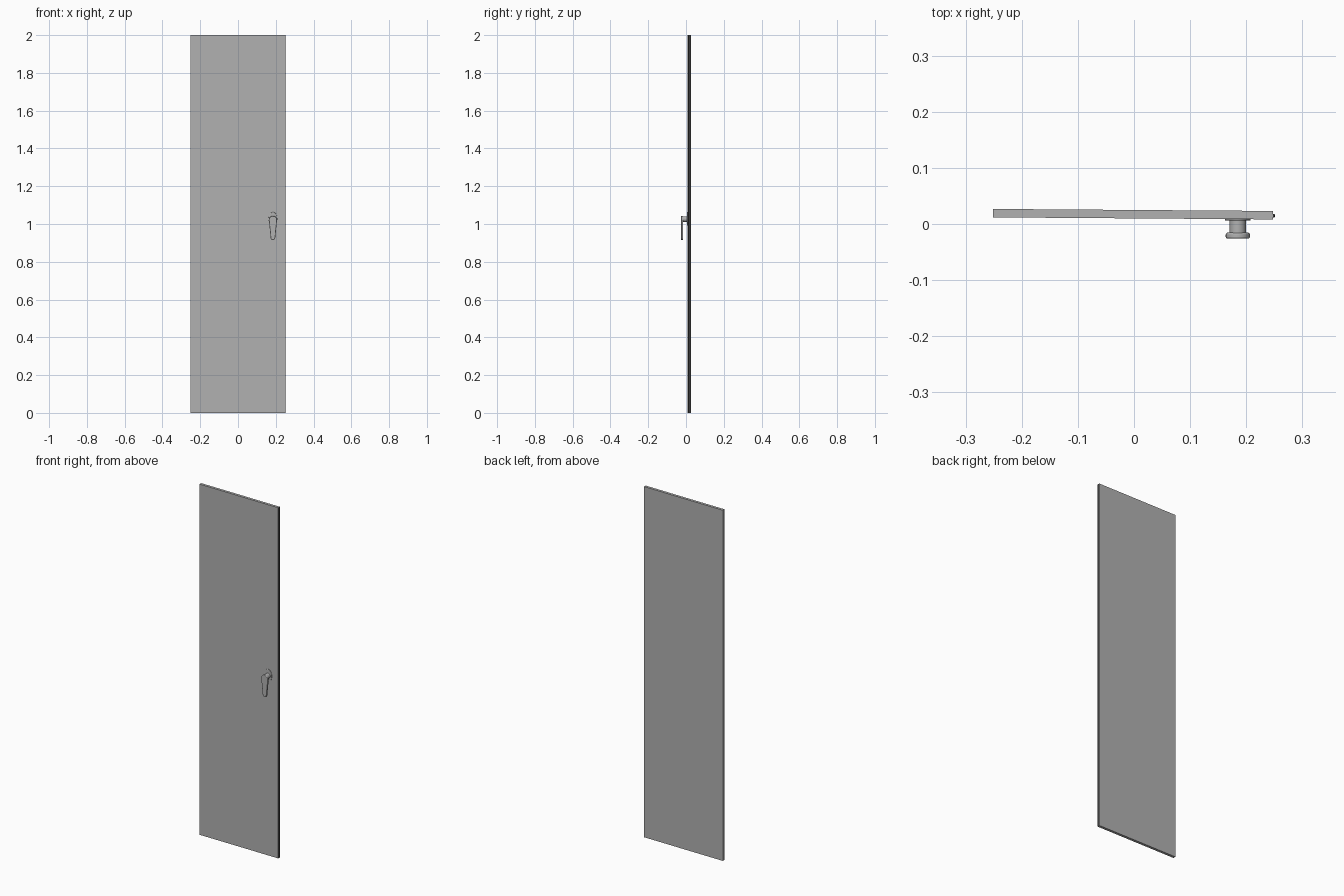
import bpy, bmesh, math

if "Cube" in bpy.data.objects:
    bpy.data.objects.remove(bpy.data.objects["Cube"])

SLANT = -0.0036 / 0.5   # the leaf is very slightly turned about z


def material(name, v):
    mat = bpy.data.materials.new(name)
    mat.diffuse_color = (v, v, v, 1)
    mat.use_nodes = True
    mat.node_tree.nodes["Principled BSDF"].inputs["Base Color"].default_value = mat.diffuse_color
    return mat


GREY = material("mid_grey", 0.44)
DARK = material("dark_rubber", 0.03)


def skew_y(x):
    return SLANT * x


def prism(name, outline, y0, y1, bevel=0.0, segs=3, follow=False, mat=GREY):
    """Extrude an (x, z) outline from y0 to y1; follow = lean with the leaf."""
    bm = bmesh.new()
    rings = [[bm.verts.new((x, y + (skew_y(x) if follow else 0), z)) for x, z in outline]
             for y in (y0, y1)]
    n = len(outline)
    bm.faces.new(rings[0])
    bm.faces.new(rings[1][::-1])
    for i in range(n):
        j = (i + 1) % n
        bm.faces.new((rings[0][i], rings[1][i], rings[1][j], rings[0][j]))
    bmesh.ops.recalc_face_normals(bm, faces=bm.faces)
    me = bpy.data.meshes.new(name)
    bm.to_mesh(me)
    bm.free()
    me.materials.append(mat)
    ob = bpy.data.objects.new(name, me)
    bpy.context.collection.objects.link(ob)
    if bevel:
        mod = ob.modifiers.new("edge_round", 'BEVEL')
        mod.width, mod.segments = bevel, segs
        mod.limit_method, mod.angle_limit = 'ANGLE', math.radians(50)
    return ob


def smooth(ob):
    bpy.ops.object.select_all(action='DESELECT')
    ob.select_set(True)
    bpy.context.view_layer.objects.active = ob
    bpy.ops.object.shade_smooth_by_angle(angle=math.radians(35))


def oval(cx, cz, rx, rz, n=32):
    return [(cx + rx * math.cos(2 * math.pi * i / n),
             cz + rz * math.sin(2 * math.pi * i / n)) for i in range(n)]


def rect(x0, x1, z0, z1):
    return [(x0, z0), (x1, z0), (x1, z1), (x0, z1)]


# Door leaf and the narrow sealing strip along its closing edge
prism("door_panel", rect(-0.251, 0.248, 0, 2), 0.010, 0.025, follow=True)
prism("edge_strip", rect(0.247, 0.251, 0, 2), 0.0135, 0.0195, bevel=0.0015, follow=True, mat=DARK)

# Handle: oval backplate, round neck, tapered hanging lever
HX, HZ = 0.185, 1.021
smooth(prism("handle_backplate", oval(HX, 1.027, 0.023, 0.036), 0.0065, 0.0105, bevel=0.001))
smooth(prism("handle_neck", oval(HX, 1.026, 0.0145, 0.0145), -0.017, 0.009))

top_r, end_r, end_z = 0.0215, 0.012, 0.927
N = 16
lever = [(HX + top_r * math.cos(math.pi * i / N), HZ + top_r * math.sin(math.pi * i / N))
         for i in range(N + 1)]
lever += [(HX + end_r * math.cos(math.pi + math.pi * i / N),
           end_z + end_r * math.sin(math.pi + math.pi * i / N)) for i in range(N + 1)]
smooth(prism("handle_lever", lever, -0.026, -0.0155, bevel=0.003))
